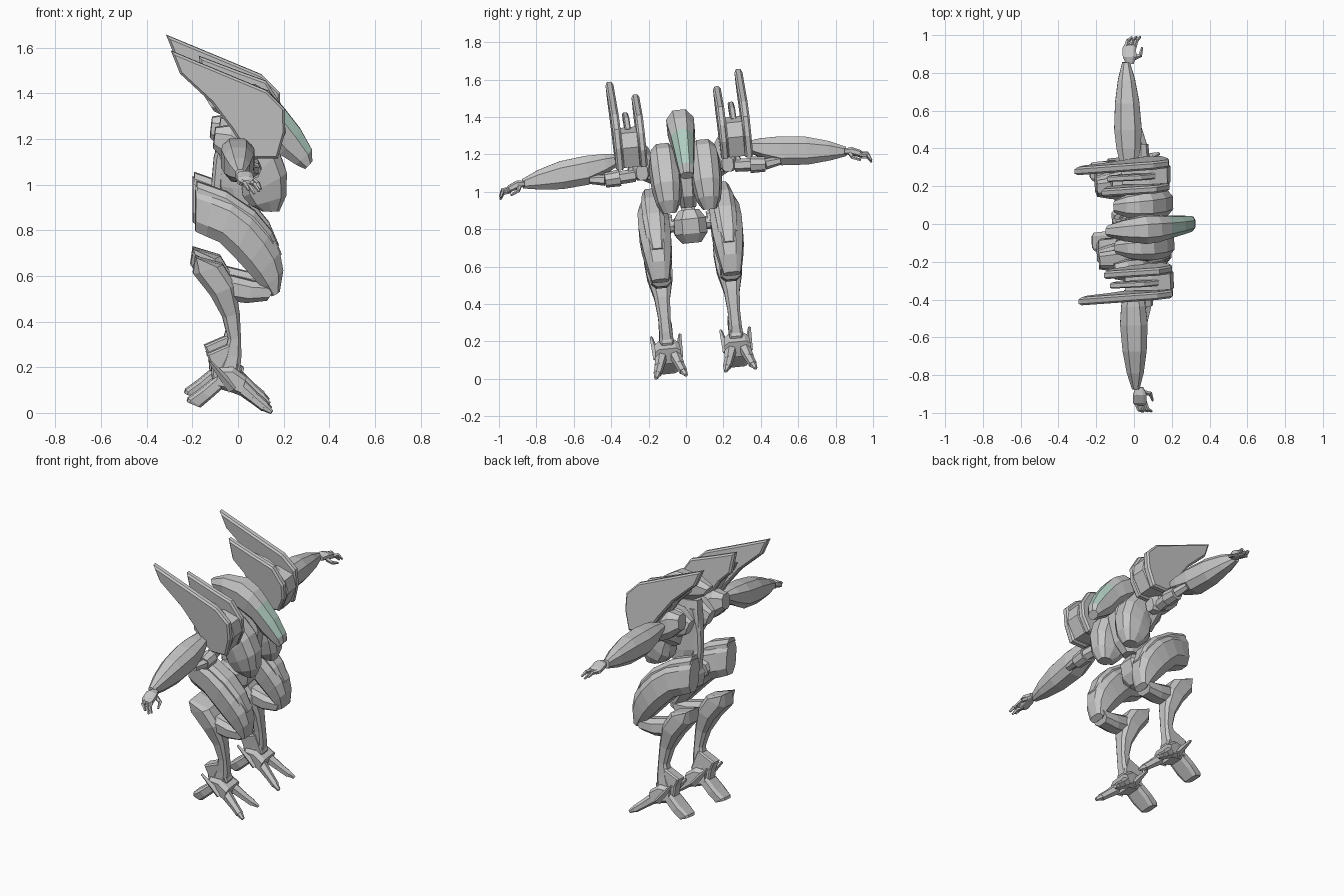
import bpy, bmesh, math
from mathutils import Matrix, Vector


def material(name, rgb):
    m = bpy.data.materials.new(name)
    m.diffuse_color = (*rgb, 1)
    return m


GREY = material("hull grey", (0.57, 0.57, 0.57))
GREEN = material("visor green", (0.44, 0.62, 0.54))
# the whole figure leans and turns slightly
POSE = (Matrix.Translation((0, 0.105, 0)) @ Matrix.Rotation(0.03, 4, 'Z')
        @ Matrix.Rotation(0.1, 4, 'X'))


def finish(bm, name, mirror=True, paint=None):
    """Mirror across the body, pose and create the object."""
    if mirror:
        geo = bm.verts[:] + bm.edges[:] + bm.faces[:]
        dup = bmesh.ops.duplicate(bm, geom=geo)["geom"]
        for v in dup:
            if isinstance(v, bmesh.types.BMVert):
                v.co.y *= -1
    bmesh.ops.recalc_face_normals(bm, faces=bm.faces[:])
    if paint:
        for f in bm.faces:
            f.material_index = 1 if paint(f) else 0
    bm.transform(POSE)
    me = bpy.data.meshes.new(name)
    bm.to_mesh(me)
    bm.free()
    me.materials.append(GREY)
    if paint:
        me.materials.append(GREEN)
    ob = bpy.data.objects.new(name, me)
    bpy.context.collection.objects.link(ob)
    return ob


def loft(name, secs, off=0.0, axis='Y', n=8, box=0.75, mirror=True, paint=None):
    """Skin rounded sections (edge a, edge b, half width) lying in the plane across axis."""
    bm = bmesh.new()
    rings = []
    for a0, a1, b0, b1, w in secs:
        ring = []
        for i in range(n):
            t = 2 * math.pi * (i + 0.5) / n
            c = math.copysign(abs(math.cos(t)) ** box, math.cos(t)) / math.cos(math.pi / n) ** box
            s = math.copysign(abs(math.sin(t)) ** box, math.sin(t)) / math.cos(math.pi / n) ** box
            p = (a0 + b0) / 2 + c * (a0 - b0) / 2
            q = (a1 + b1) / 2 + c * (a1 - b1) / 2
            co = (p, off + s * w, q) if axis == 'Y' else (off + s * w, p, q)
            ring.append(bm.verts.new(co))
        rings.append(ring)
    for r, k in zip(rings, rings[1:]):
        for i in range(n):
            j = (i + 1) % n
            bm.faces.new((r[i], r[j], k[j], k[i]))
    bm.faces.new(rings[0])
    bm.faces.new(rings[-1])
    return finish(bm, name, mirror, paint)


def plate(name, pts, y0, y1, bevel=0.01):
    """Extruded side profile with chamfered corners."""
    bm = bmesh.new()
    f = bm.faces.new([bm.verts.new((x, y0, z)) for x, z in pts])
    ex = bmesh.ops.extrude_face_region(bm, geom=[f])["geom"]
    bmesh.ops.translate(bm, vec=(0, y1 - y0, 0),
                        verts=[v for v in ex if isinstance(v, bmesh.types.BMVert)])
    rim = [e for e in bm.edges if abs(e.verts[0].co.y - e.verts[1].co.y) < 1e-5]
    bmesh.ops.bevel(bm, geom=rim, offset=bevel, segments=1, affect='EDGES')
    return finish(bm, name)


def rod(name, p, q, r0, r1, n=6, mirror=True):
    """Tapered bar between two points."""
    p, q = Vector(p), Vector(q)
    bm = bmesh.new()
    m = Matrix.Translation((p + q) / 2) @ (q - p).to_track_quat('Z', 'Y').to_matrix().to_4x4()
    bmesh.ops.create_cone(bm, cap_ends=True, segments=n, radius1=r0, radius2=r1,
                          depth=(q - p).length, matrix=m)
    return finish(bm, name, mirror)


# head hood with green visor on its front upper faces
loft("hood", [(-.155, 1.40, -.11, 1.33, .03), (-.06, 1.44, -.05, 1.30, .055),
              (.07, 1.445, .03, 1.27, .074), (.145, 1.40, .08, 1.24, .07),
              (.20, 1.34, .12, 1.215, .06), (.27, 1.25, .18, 1.14, .05),
              (.32, 1.16, .25, 1.095, .042), (.322, 1.11, .29, 1.075, .034)],
     mirror=False, box=0.85,
     paint=lambda f: f.calc_center_median().x > 0.215 and f.normal.x > 0.45 and f.normal.z > 0.05)

# torso
loft("chest_pod", [(-.11, 1.21, -.08, 1.12, .035), (-.04, 1.265, -.02, 1.09, .062),
                   (.03, 1.275, 0, 1.06, .074), (.10, 1.25, .01, 1.03, .08),
                   (.17, 1.17, .01, 1.0, .081), (.207, 1.07, .015, .965, .077),
                   (.205, .97, .05, .925, .062), (.175, .90, .10, .90, .035)], off=.108, n=10)
loft("chest_core", [(-.08, 1.30, .12, 1.30, .05), (-.10, 1.15, .16, 1.15, .06),
                    (-.08, 1.0, .13, .98, .05), (-.04, .92, .08, .92, .04)], mirror=False)
loft("spine", [(-.02, 1.25, -.08, 1.25, .05), (-.06, 1.12, -.11, 1.12, .035),
               (-.07, 1.0, -.12, 1.0, .03), (-.04, .86, -.11, .86, .04)], mirror=False)
loft("pelvis", [(-.10, .90, .05, .91, .055), (-.12, .86, .08, .86, .085),
                (-.11, .78, .07, .78, .088), (-.05, .73, .03, .73, .05)], mirror=False)
rod("hip_bar", (-.03, -.2, .83), (-.03, .2, .83), .035, .035, 8, mirror=False)
rod("shoulder_strut", (0, .10, 1.07), (.02, .30, 1.16), .045, .03)
loft("shoulder_joint", [(-.11, 1.28, -.12, 1.19, .04), (-.04, 1.29, -.06, 1.13, .055),
                        (.04, 1.24, .02, 1.09, .055), (.08, 1.17, .07, 1.09, .03)], off=.23)

# shoulder wings
plate("outer_wing", [(-.31, 1.63), (-.27, 1.53), (-.13, 1.40), (-.04, 1.28), (.02, 1.185),
                     (.06, 1.155), (.16, 1.155), (.192, 1.27), (.19, 1.375), (.11, 1.455)], .325, .368)
plate("inner_wing", [(-.17, 1.55), (-.15, 1.42), (-.08, 1.35), (.02, 1.185),
                     (.06, 1.16), (.15, 1.16), (.19, 1.25), (.19, 1.34), (.125, 1.44), (0, 1.485)],
      .198, .24)
plate("wing_filler", [(-.06, 1.35), (.03, 1.175), (.15, 1.165), (.198, 1.27), (.18, 1.35), (.08, 1.38)],
      .235, .33, .006)
plate("wing_vent", [(-.14, 1.46), (-.12, 1.41), (.06, 1.34), (.12, 1.37), (.04, 1.43)], .268, .30, .006)

# arms
loft("forearm", [(.33, 1.24, .34, 1.19, .046), (.42, 1.25, .42, 1.14, .064),
                 (.52, 1.25, .52, 1.095, .073), (.66, 1.235, .66, 1.085, .064),
                 (.78, 1.20, .78, 1.095, .045), (.87, 1.16, .87, 1.11, .02)],
     off=-.02, axis='X')
rod("elbow_link", (.03, .27, 1.12), (.045, .36, 1.115), .035, .035)
rod("elbow_drum", (.045, .35, 1.115), (.045, .43, 1.11), .045, .04, 8)
rod("elbow_piston", (.05, .43, 1.11), (.035, .51, 1.12), .03, .022)
loft("palm", [(.86, 1.15, .86, 1.12, .02), (.90, 1.155, .90, 1.11, .036),
              (.945, 1.135, .945, 1.095, .036), (.96, 1.12, .96, 1.095, .025)], off=0, axis='X')
for i, (x, z) in enumerate([(-.02, 1.115), (.005, 1.10), (.025, 1.11)]):
    rod(f"finger_{i}", (x, .94, z), (x + .015, .985, z - .005), .012, .011, 5)
    rod(f"fingertip_{i}", (x + .013, .98, z - .003), (x + .035, .997, z - .035), .011, .006, 5)
rod("thumb", (.025, .89, 1.12), (.055, .90, 1.10), .013, .011, 5)
rod("thumb_tip", (.055, .895, 1.102), (.068, .94, 1.08), .011, .006, 5)

# thighs: large curved shells with a broad raised panel
loft("thigh", [(-.195, 1.02, -.195, .82, .05), (-.12, .995, -.15, .80, .066),
               (-.03, .96, -.09, .775, .08), (.06, .895, -.03, .715, .085),
               (.13, .81, .02, .66, .081), (.175, .73, .06, .615, .072),
               (.19, .65, .10, .57, .06), (.175, .555, .14, .535, .045)], off=.193)
loft("thigh_panel", [(-.19, 1.04, -.185, .92, .042), (-.06, .995, -.08, .87, .055),
                     (.065, .91, .03, .81, .058), (.14, .82, .09, .74, .052),
                     (.183, .72, .13, .67, .038)], off=.193, box=.6)
rod("hip_cap", (-.05, .10, .84), (-.05, .15, .85), .05, .06, 8)

# knee links and shins
loft("knee_link", [(.16, .59, .12, .515, .05), (.06, .60, .03, .505, .055),
                   (-.04, .625, -.05, .515, .05), (-.13, .63, -.13, .56, .045)], off=.187)
loft("shin", [(-.195, .71, -.185, .705, .072), (-.205, .635, -.075, .675, .074),
              (-.13, .54, -.02, .585, .068), (-.075, .44, .0, .46, .042),
              (-.05, .345, .006, .35, .033), (-.07, .27, .008, .27, .034),
              (-.10, .21, .0, .18, .04)], off=.187, box=0.6)

# feet: ankle block, heel, two claws forward and one broad toe back
plate("heel", [(-.03, .33), (-.145, .28), (-.125, .23), (-.12, .17), (-.02, .15), (.01, .21)],
      .15, .22, .008)
loft("ankle_block", [(-.10, .22, -.10, .13, .055), (-.03, .225, -.04, .115, .066),
                     (.03, .18, .0, .10, .07)], off=.187, box=.5)
for side in (-1, 1):
    tag = "outer" if side > 0 else "inner"
    y = .187 + side * .045
    rod("heel_spur_" + tag, (-.03, y + side * .012, .13), (-.13, y + side * .032, .25), .024, .008, 4)
    rod("toe_" + tag, (-.03, y - side * .015, .165), (.06, y + side * .01, .09), .036, .026)
    rod("toe_mid_" + tag, (.05, y + side * .006, .098), (.11, y + side * .025, .05), .026, .022)
    rod("toe_claw_" + tag, (.10, y + side * .022, .058), (.14, y + side * .036, .03), .023, .01)
loft("back_toe", [(-.03, .22, -.05, .15, .045), (-.11, .175, -.08, .125, .055),
                  (-.17, .125, -.125, .085, .058), (-.225, .085, -.165, .05, .05),
                  (-.23, .07, -.17, .045, .045)], off=.187, box=0.5)
